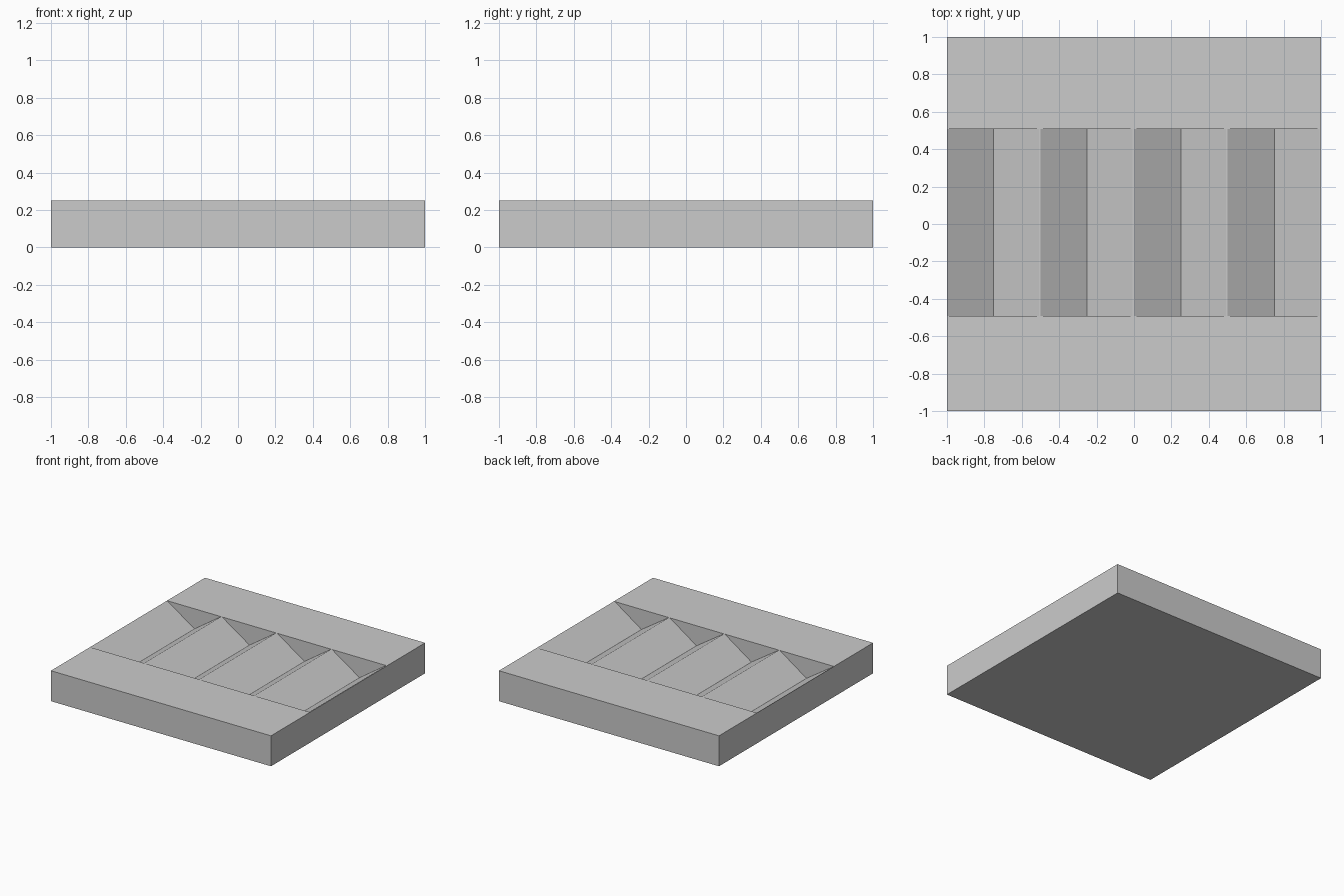
import bpy
import bmesh

# Remove the default object
cube = bpy.data.objects.get("Cube")
if cube:
    bpy.data.objects.remove(cube, do_unlink=True)

HALF, TOP, DEPTH = 1.0, 0.25, 0.165
FRONT, BACK = -0.493, 0.507          # ends of the grooves
GROOVES, PITCH, RIDGE = 4, 0.5, 0.008

# Plain grey material
grey = bpy.data.materials.new("grey")
grey.use_nodes = True
colour = (0.6, 0.6, 0.6, 1.0)
grey.diffuse_color = colour
grey.node_tree.nodes["Principled BSDF"].inputs["Base Color"].default_value = colour

bm = bmesh.new()


def square(z):
    """Outer corners, counter-clockwise from front left."""
    return [bm.verts.new((x * HALF, y * HALF, z))
            for x, y in ((-1, -1), (1, -1), (1, 1), (-1, 1))]


# Zigzag profile: rim, valley, rim and a narrow flat ridge per groove
profile = []
for i in range(GROOVES):
    x = -HALF + i * PITCH
    profile += [(x, TOP), (x + PITCH / 2, TOP - DEPTH), (x + PITCH - RIDGE, TOP)]
profile.append((HALF, TOP))
front = [bm.verts.new((x, FRONT, z)) for x, z in profile]
back = [bm.verts.new((x, BACK, z)) for x, z in profile]

# Groove slopes and ridges
for i in range(len(profile) - 1):
    bm.faces.new((front[i], front[i + 1], back[i + 1], back[i]))

# Triangular groove ends
for i in range(0, GROOVES * 3, 3):
    bm.faces.new(front[i:i + 3])
    bm.faces.new(back[i:i + 3])

# Flat rails in front of and behind the grooves
low, high = square(0), square(TOP)
front_rim = [v for v in front if v.co.z == TOP]
back_rim = [v for v in back if v.co.z == TOP]
bm.faces.new([high[0], high[1]] + front_rim[::-1])
bm.faces.new([high[2], high[3]] + back_rim)

# Underside and outer walls
bm.faces.new(low[::-1])
bm.faces.new((low[0], low[1], high[1], high[0]))
bm.faces.new((low[2], low[3], high[3], high[2]))
bm.faces.new((low[1], low[2], high[2], back[-1], front[-1], high[1]))
bm.faces.new((low[3], low[0], high[0], front[0], back[0], high[3]))
bmesh.ops.recalc_face_normals(bm, faces=bm.faces)

mesh = bpy.data.meshes.new("grooved_block")
bm.to_mesh(mesh)
bm.free()
mesh.materials.append(grey)
block = bpy.data.objects.new("grooved_block", mesh)
bpy.context.collection.objects.link(block)
